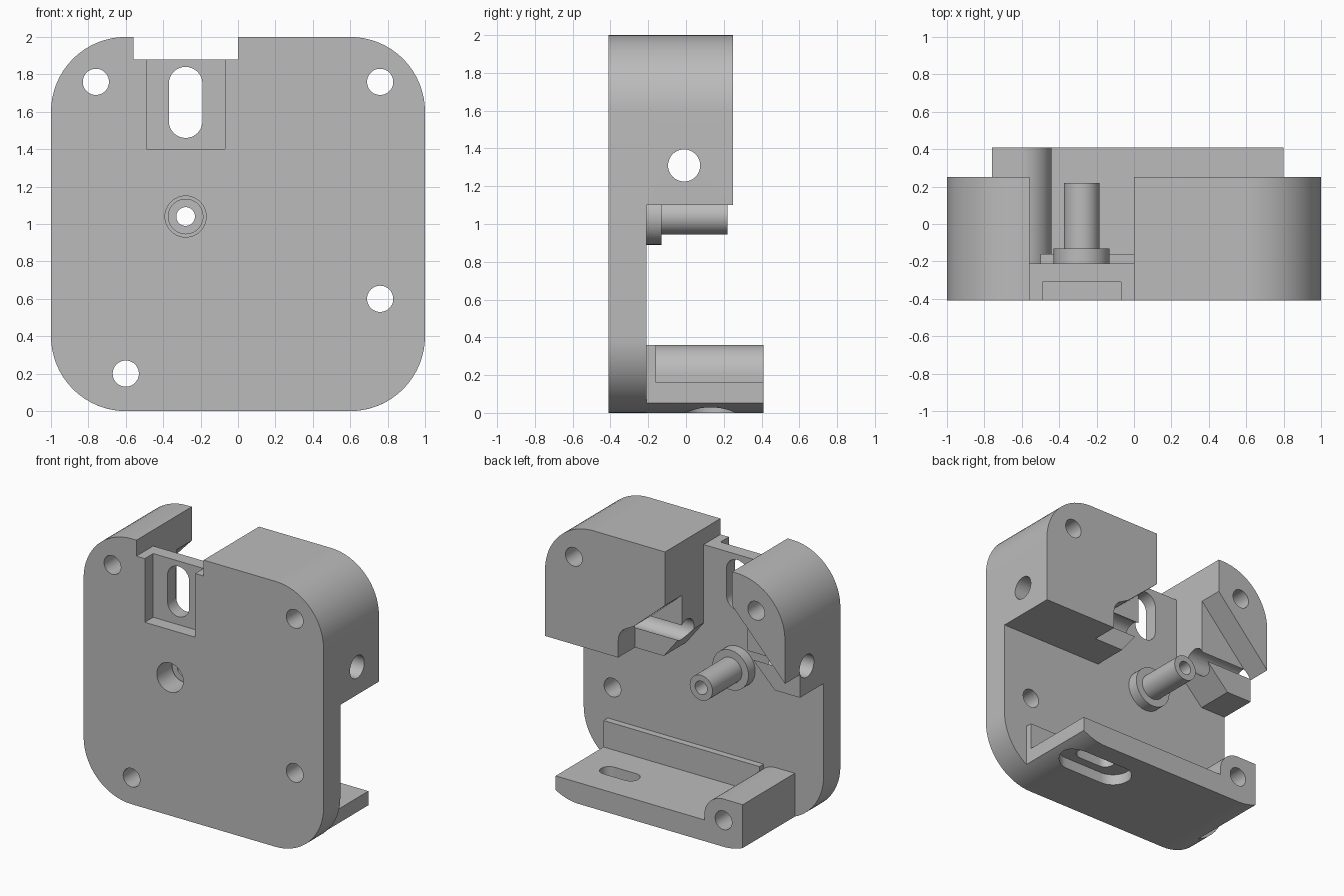
import bpy, bmesh, math
from mathutils import Vector

cube = bpy.data.objects.get("Cube")
if cube:
    bpy.data.objects.remove(cube, do_unlink=True)

grey = bpy.data.materials.new("matte grey")
grey.use_nodes = True
colour = (0.5, 0.5, 0.5, 1)
grey.diffuse_color = colour
grey.node_tree.nodes["Principled BSDF"].inputs["Base Color"].default_value = colour


def arc(cx, cy, r, start, end, n=16):
    angles = [math.radians(start + (end - start) * i / n) for i in range(n + 1)]
    return [(cx + r * math.cos(a), cy + r * math.sin(a)) for a in angles]


def circle(cx, cy, r):
    return arc(cx, cy, r, 0, 352.5, 47)


def rect(x0, y0, x1, y1):
    return [(x0, y0), (x1, y0), (x1, y1), (x0, y1)]


def prism(name, points, axis, low, high):
    """Extrude a flat outline along one axis."""
    place = {"x": lambda p, d: Vector((d, p[0], p[1])),
             "y": lambda p, d: Vector((p[0], d, p[1])),
             "z": lambda p, d: Vector((p[0], p[1], d))}[axis]
    bm = bmesh.new()
    face = bm.faces.new([bm.verts.new(place(p, low)) for p in points])
    moved = bmesh.ops.extrude_face_region(bm, geom=[face])["geom"]
    verts = [v for v in moved if isinstance(v, bmesh.types.BMVert)]
    bmesh.ops.translate(bm, verts=verts, vec=place((0, 0), high - low))
    bmesh.ops.recalc_face_normals(bm, faces=bm.faces)
    mesh = bpy.data.meshes.new(name)
    bm.to_mesh(mesh)
    bm.free()
    mesh.materials.append(grey)
    obj = bpy.data.objects.new(name, mesh)
    bpy.context.collection.objects.link(obj)
    return obj


def combine(obj, operation, points, axis, low, high):
    """Cut or join one prism with a part."""
    tool = prism("cutter", points, axis, low, high)
    tool.hide_render = True
    mod = obj.modifiers.new("shape", "BOOLEAN")
    mod.operation, mod.solver, mod.object = operation, "EXACT", tool
    bpy.context.view_layer.objects.active = obj
    bpy.ops.object.modifier_apply(modifier=mod.name)
    bpy.data.objects.remove(tool, do_unlink=True)


def cut(obj, *shape):
    combine(obj, "DIFFERENCE", *shape)


FRONT, BACK, BLOCK_BACK, SHELF_BACK = -0.41, -0.21, 0.25, 0.41
R = 0.4
HOLE = 0.07

# Front plate with rounded corners
outline = (arc(0.6, 0.4, R, -90, 0) + arc(0.6, 1.6, R, 0, 90)
           + arc(-0.6, 1.6, R, 90, 180) + arc(-0.6, 0.4, R, 180, 270))
plate = prism("front_plate", outline, "y", FRONT, BACK)
cut(plate, rect(-0.56, 1.88, 0, 2.1), "y", -0.5, 0)
cut(plate, rect(-0.49, 1.4, -0.07, 1.95), "y", -0.5, -0.31)
cut(plate, arc(-0.28, 1.75, 0.09, 0, 180) + arc(-0.28, 1.55, 0.09, 180, 360), "y", -0.5, 0)
for x, z in [(-0.76, 1.76), (0.76, 1.76), (0.76, 0.6), (-0.6, 0.2)]:
    cut(plate, circle(x, z, HOLE), "y", -0.5, 0)
cut(plate, circle(-0.28, 1.04, 0.11), "y", -0.5, 0)

# Hollow pivot post with a collar
post = prism("pivot_post", circle(-0.28, 1.04, 0.095), "y", -0.25, 0.22)
combine(post, "UNION", circle(-0.28, 1.04, 0.15), "y", BACK, -0.13)
cut(post, circle(-0.28, 1.04, 0.05), "y", -0.5, 0.5)

# Upper blocks, each with a sloped pocket in the back
left = prism("left_block", [(0.15, 1.1), (1, 1.1)] + arc(0.6, 1.6, R, 0, 90)
             + [(0, 2), (0, 1.29)], "y", BACK, BLOCK_BACK)
cut(left, [(-0.05, 1.64), (0.26, 1.37)] + arc(0.27, 1.23, 0.12, 50, 0, 6)
    + [(0.39, 1.0), (-0.05, 1.0)], "y", 0.05, 0.4)

right = prism("right_block", [(-0.56, 1.33), (-0.56, 2)] + arc(-0.6, 1.6, R, 90, 180)
              + [(-1, 1.1), (-0.79, 1.1)], "y", BACK, BLOCK_BACK)
cut(right, [(-0.5, 1.81), (-1.05, 1.22), (-1.05, 1.0), (-0.5, 1.0)], "y", 0.07, 0.4)

for block, x in [(left, 0.76), (right, -0.76)]:
    cut(block, circle(x, 1.76, HOLE), "y", -0.5, 0.5)
    cut(block, circle(-0.01, 1.31, 0.085), "x", -1.2, 1.2)

# Bottom shelf with a rounded end lug
shelf = prism("bottom_shelf", [(-0.76, 0.36)] + arc(-0.6, 0.2, 0.16, 90, 0)
              + [(-0.44, 0.16), (0.8, 0.16)] + arc(0.6, 0.4, R, -60, -90, 8)
              + arc(-0.6, 0.4, R, 270, 246.4, 8), "y", BACK, SHELF_BACK)
cut(shelf, circle(-0.6, 0.2, HOLE), "y", -0.5, 0.5)
for radius, half, low, high in [(0.13, 0.16, -0.1, 0.08), (0.065, 0.09, -0.1, 0.3)]:
    cut(shelf, arc(0.46 + half, 0.13, radius, -90, 90)
        + arc(0.46 - half, 0.13, radius, 90, 270), "z", low, high)

# Low wall where the shelf meets the plate
lip = prism("shelf_lip", rect(-0.5, 0.16, 0.8, 0.36), "y", BACK, -0.16)
cut(lip, circle(-0.6, 0.2, HOLE), "y", -0.5, 0.5)

# Smooth the curved walls and keep the edges crisp
bpy.ops.object.select_all(action="DESELECT")
for obj in (plate, post, left, right, shelf, lip):
    obj.select_set(True)
bpy.context.view_layer.objects.active = plate
bpy.ops.object.shade_smooth_by_angle(angle=math.radians(30))
